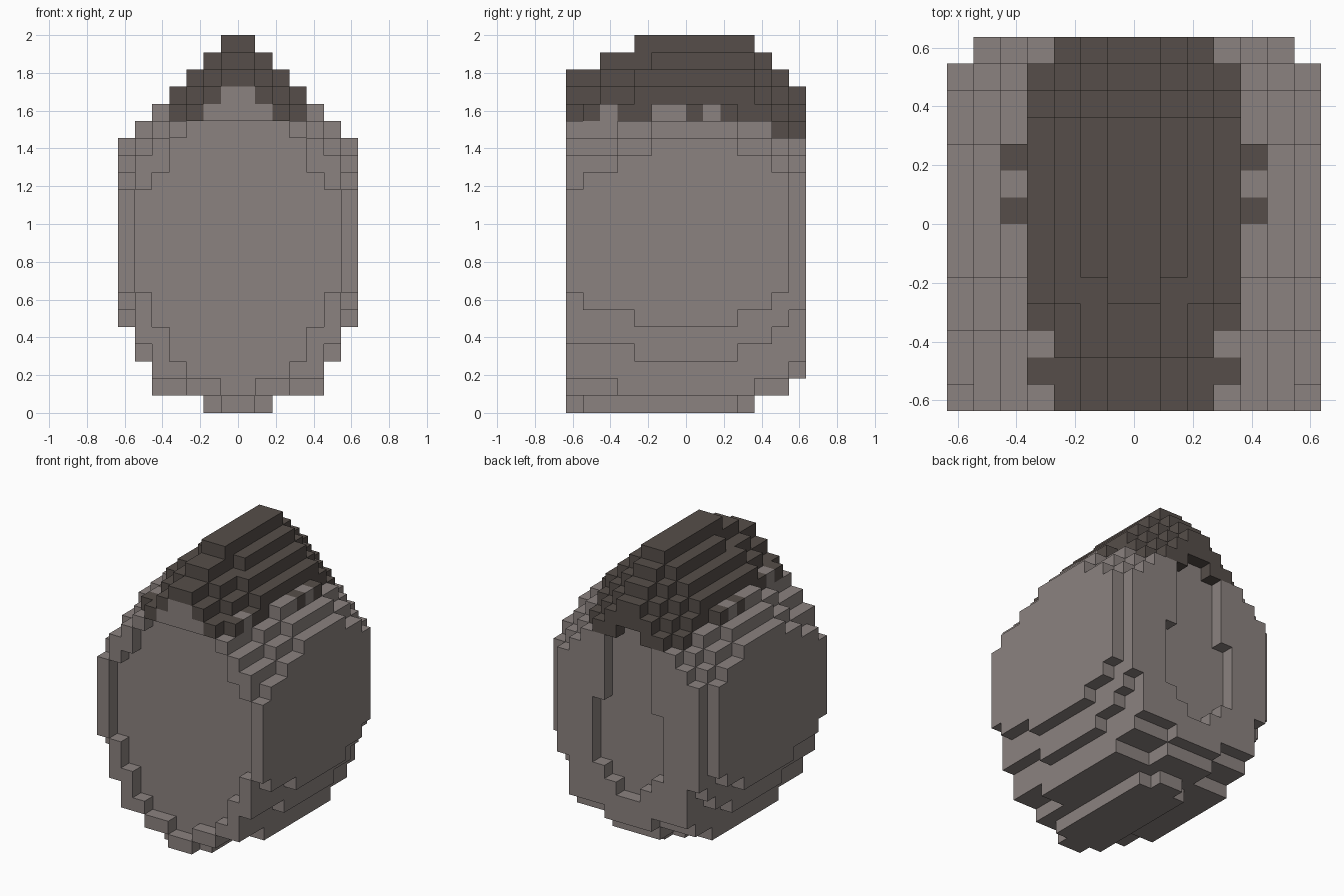
import bpy
import bmesh
import math

cube = bpy.data.objects.get("Cube")
if cube:
    bpy.data.objects.remove(cube, do_unlink=True)

UNIT = 1 / 11                 # edge of one block
DEPTH, HEIGHT, HALF = 14, 22, 7


def make_material(name, rgb):
    mat = bpy.data.materials.new(name)
    mat.use_nodes = True
    colour = (*rgb, 1)
    mat.diffuse_color = colour
    mat.node_tree.nodes["Principled BSDF"].inputs["Base Color"].default_value = colour
    return mat


grey = make_material("warm grey", (0.26, 0.225, 0.215))
dark = make_material("dark brown", (0.093, 0.076, 0.067))

# How many layers each slice loses, front to back
TOP_NARROW = [2, 2, 1, 1, 0, 0, 0, 0, 0, 0, 0, 1, 2, 3]
TOP_WIDE = [2, 2, 2, 1, 1, 0, 0, 0, 0, 0, 1, 1, 2, 3]
LOW_NARROW = [0, 0, 0, 0, 0, 0, 0, 0, 0, 0, 0, 1, 1, 2]
LOW_WIDE = [1, 1, 1, 1, 0, 0, 0, 0, 0, 0, 1, 1, 2, 3]
# Lowest layer of each half width
BOTTOM = [0, 0, 1, 1, 1, 3, 5]


def layer_range(w, s):
    """Layers filled by the column w blocks from the middle, in slice s."""
    wide = w >= 5
    top = 23 - w - (TOP_WIDE if wide else TOP_NARROW)[s]
    low = BOTTOM[w - 1] + (LOW_WIDE if w >= 6 else LOW_NARROW)[s]
    if w in (4, 5) and s < 3:
        low += 1
    if w == 2 and s in (0, 10):
        low += 1
    if w == 2 and s == 4:
        top -= 1
    if w == 4 and s == 1:
        top += 1
    if w == HALF and s == 0:
        low, top = low + 1, top - 1
    if w == HALF and s == DEPTH - 1:
        top = low
    return low, top


# Recesses as (half width, first layer, end layer)
FRONT_RECESS = [(1, 1, 17), (3, 2, 17), (4, 3, 16), (5, 5, 14), (6, 7, 13)]
BACK_RECESS = [(1, 4, 17), (2, 5, 16), (3, 6, 11)]


def in_recess(w, s, k):
    steps = {0: FRONT_RECESS, DEPTH - 1: BACK_RECESS}.get(s, [])
    return any(w <= half and lo <= k < hi for half, lo, hi in steps)


def column(i):
    """Distance of block column i from the middle, counted from one."""
    return i + 1 if i >= 0 else -i


filled = set()
for i in range(-HALF, HALF):
    w = column(i)
    for s in range(DEPTH):
        low, top = layer_range(w, s)
        filled.update((i, s, k) for k in range(low, top) if not in_recess(w, s, k))


def is_dark(cell, normal):
    i, s, k = cell
    w = column(i)
    if k < 17:                                   # nape tufts
        return k == 16 and s >= 12 and w > 1
    if s == 0 and normal == (0, -1, 0):          # pale notch over the face
        return not (w == 1 and k <= 18 or w == 2 and k == 17)
    if k == 17 and w >= 4:                       # ragged edge on the flanks
        return s not in (2, 5, 6, 8)
    return True


# Skin of exposed block faces
bm = bmesh.new()
corners = {}


def corner(p):
    if p not in corners:
        x, y, z = p
        corners[p] = bm.verts.new((x * UNIT, (y - DEPTH / 2) * UNIT, z * UNIT))
    return corners[p]


for cell in sorted(filled):
    for axis in range(3):
        for side in (0, 1):
            normal = tuple((2 * side - 1) if a == axis else 0 for a in range(3))
            if tuple(c + n for c, n in zip(cell, normal)) in filled:
                continue
            u, v = (axis + 1) % 3, (axis + 2) % 3
            ring = []
            for du, dv in ((0, 0), (1, 0), (1, 1), (0, 1)):
                p = list(cell)
                p[axis] += side
                p[u] += du
                p[v] += dv
                ring.append(corner(tuple(p)))
            face = bm.faces.new(ring if side else ring[::-1])
            face.material_index = int(is_dark(cell, normal))

# Merge flat areas of one colour
bmesh.ops.dissolve_limit(bm, angle_limit=math.radians(1), verts=bm.verts[:],
                         edges=bm.edges[:], delimit={'MATERIAL'})
mesh = bpy.data.meshes.new("stepped_hooded_body")
bm.to_mesh(mesh)
bm.free()
mesh.materials.append(grey)
mesh.materials.append(dark)
body = bpy.data.objects.new("stepped_hooded_body", mesh)
bpy.context.scene.collection.objects.link(body)
